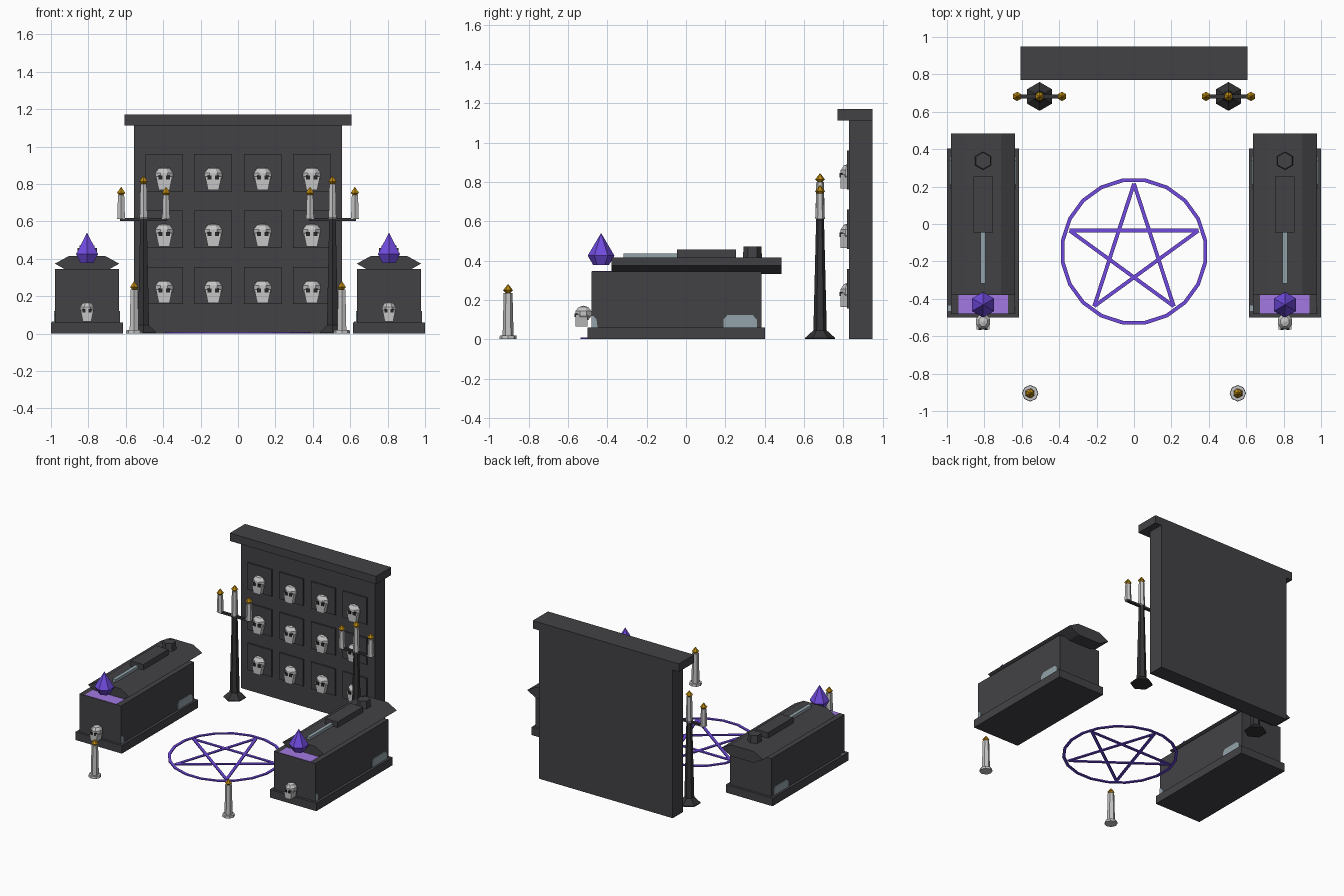
import bpy, bmesh, math
from mathutils import Vector, Matrix

if "Cube" in bpy.data.objects:
    bpy.data.objects.remove(bpy.data.objects["Cube"])


def material(name, rgb):
    m = bpy.data.materials.new(name)
    m.diffuse_color = (*rgb, 1)
    m.use_nodes = True
    m.node_tree.nodes["Principled BSDF"].inputs["Base Color"].default_value = m.diffuse_color
    return m


STONE = material("dark stone", (0.055, 0.053, 0.060))
IRON = material("black iron", (0.034, 0.034, 0.037))
BONE = material("bone and wax", (0.56, 0.56, 0.56))
SOCKET = material("socket black", (0.02, 0.02, 0.022))
FLAME = material("amber flame", (0.50, 0.25, 0.005))
CRYSTAL = material("violet crystal", (0.165, 0.07, 0.74))
GLOW = material("pale violet glow", (0.36, 0.19, 0.76))
STEEL = material("blue grey", (0.29, 0.37, 0.41))


def finish(name, bm, mat):
    bmesh.ops.recalc_face_normals(bm, faces=bm.faces)
    me = bpy.data.meshes.new(name)
    bm.to_mesh(me)
    bm.free()
    me.materials.append(mat)
    ob = bpy.data.objects.new(name, me)
    bpy.context.collection.objects.link(ob)
    return ob


def box(name, x, y, z, mat):
    """Box from (min, max) ranges."""
    bm = bmesh.new()
    bmesh.ops.create_cube(bm, size=1)
    for v in bm.verts:
        v.co = Vector([(a + b) / 2 + c * (b - a) for (a, b), c in zip((x, y, z), v.co)])
    return finish(name, bm, mat)


def lathe(name, x, y, profile, n, mat, start=math.pi / 2):
    """Faceted turned shape from (radius, z) pairs, capped; radius 0 is a tip."""
    bm = bmesh.new()
    rings = []
    for r, z in profile:
        if r == 0:
            rings.append([bm.verts.new((x, y, z))] * n)
        else:
            rings.append([bm.verts.new((x + r * math.cos(start + math.tau * i / n),
                                        y + r * math.sin(start + math.tau * i / n), z))
                          for i in range(n)])
    for a, b in zip(rings, rings[1:]):
        for i in range(n):
            j = (i + 1) % n
            bm.faces.new(list(dict.fromkeys((a[i], a[j], b[j], b[i]))))
    for ring, (r, _) in ((rings[0], profile[0]), (rings[-1], profile[-1])):
        if r:
            bm.faces.new(ring)
    return finish(name, bm, mat)


def prism(name, outline, axis, lo, hi, mat):
    """Outline extruded along x (outline y,z) or y (outline x,z)."""
    bm = bmesh.new()
    put = (lambda p, d: (d, p[0], p[1])) if axis == "x" else (lambda p, d: (p[0], d, p[1]))
    a, b = [[bm.verts.new(put(p, d)) for p in outline] for d in (lo, hi)]
    bm.faces.new(a)
    bm.faces.new(b)
    for i in range(len(a)):
        j = (i + 1) % len(a)
        bm.faces.new((a[i], a[j], b[j], b[i]))
    return finish(name, bm, mat)


def candle(name, x, y, z0, z1, r=0.024):
    lathe(name, x, y, [(r, z0), (r * 0.8, z1)], 6, BONE)
    lathe(name + "_flame", x, y, [(0.011, z1 - 0.002), (0.025, z1 + 0.013), (0, z1 + 0.045)], 6, FLAME)


def skull(name, x, y, z, w, h, d):
    """Skull facing -y, centred at x, y, z with full size w, h, d."""
    bm = bmesh.new()
    bmesh.ops.create_uvsphere(bm, u_segments=8, v_segments=5, radius=0.5,
                              matrix=Matrix.Rotation(math.pi / 8, 4, "Z"))
    for v in bm.verts:
        v.co = Vector((x + v.co.x * w * 1.12, y + v.co.y * d * 1.08, z + h * 0.13 + v.co.z * h * 0.76))
    finish(name + "_cranium", bm, BONE)
    yf = y - d * 0.5
    prism(name + "_jaw", [(x - w * .46, z + h * .08), (x - w * .30, z - h * .5),
                          (x + w * .30, z - h * .5), (x + w * .46, z + h * .08)],
          "y", yf + d * .02, y + d * .25, BONE)
    for s in (-1, 1):
        cx = x + s * w * .21
        box(name + "_eye_socket", (cx - w * .11, cx + w * .11), (yf - .003, yf + .02),
            (z - h * .05, z + h * .13), SOCKET)


# Skull wall with coping and niche panels
box("wall", (-0.555, 0.555), (0.83, 0.95), (0, 1.115), STONE)
box("wall_coping", (-0.607, 0.607), (0.77, 0.95), (1.113, 1.172), STONE)
for row in range(3):
    for col in range(4):
        cx, cz = -0.395 + col * 0.2633, 0.257 + row * 0.302
        box("niche_panel", (cx - .1, cx + .1), (0.818, 0.84), (cz - .1, cz + .1), STONE)
        skull("wall_skull", cx, 0.828, cz - 0.032, 0.095, 0.125, 0.086)

# Candelabra and floor candles, both sides
for s in (-1, 1):
    cx, cy = s * 0.505, 0.682
    lathe("candelabra_stand", cx, cy, [(.077, 0), (.077, .006), (.034, .045), (.02, .61), (.026, .62)], 6, IRON)
    box("candelabra_arm", (cx - .125, cx + .125), (cy - .01, cy + .01), (.603, .618), IRON)
    for dx, top in ((-.12, .74), (0, .80), (.12, .74)):
        candle("candelabra_candle", cx + dx, cy, .612, top)
    lathe("floor_candle_foot", s * .555, -.905, [(.044, 0), (.042, .018)], 8, BONE)
    candle("floor_candle", s * .555, -.905, .016, .236, .028)

# Two identical coffins with shifted lids
for cx in (-0.807, 0.807):
    box("coffin_plinth", (cx - .193, cx + .193), (-.5, .403), (0, .06), STONE)
    box("coffin_body", (cx - .172, cx + .172), (-.482, .385), (.058, .345), STONE)
    lid = [(-.172, .374), (-.095, .416), (.095, .416), (.172, .374), (.095, .331), (-.095, .331)]
    prism("coffin_lid", [(cx + a, b) for a, b in lid], "y", -.38, .485, STONE)
    box("lid_block", (cx - .052, cx + .052), (-.045, .255), (.41, .457), STONE)
    lathe("lid_knob", cx, .338, [(.049, .41), (.045, .472)], 6, STONE)
    box("lid_blade", (cx - .013, cx + .013), (-.318, -.04), (.41, .437), STEEL)
    box("opening_glow", (cx - .132, cx + .132), (-.478, -.375), (.341, .3465), GLOW)
    lathe("crystal", cx, -.432, [(.04, .377), (.068, .425), (0, .54)], 6, CRYSTAL)
    skull("coffin_skull", cx, -.522, .117, .075, .105, .085)
    # pale mist patches on the flanks and plinth corner
    for s in (-1, 1):
        lo, hi = sorted((cx + s * .165, cx + s * .177))
        prism("flank_patch_back", [(.19, .059), (.36, .059), (.36, .10), (.34, .122), (.21, .122), (.19, .10)],
              "x", lo, hi, STEEL)
    prism("flank_patch_front", [(-.482, .059), (-.45, .059), (-.455, .10), (-.47, .118), (-.482, .12)],
          "x", cx + .168, cx + .174, STEEL)
    box("plinth_patch", (cx - .188, cx - .168), (-.465, -.435), (.055, .064), STEEL)

# Floor ritual ring: 20-sided band
bm = bmesh.new()
yc, n = -0.147, 20
loops = []
for r, z in ((.395, 0), (.395, .008), (.375, .008), (.375, 0)):
    loops.append([bm.verts.new((r * math.cos(math.tau * (i + .5) / n),
                                yc + r * math.sin(math.tau * (i + .5) / n), z)) for i in range(n)])
for k in range(4):
    a, b = loops[k], loops[(k + 1) % 4]
    for i in range(n):
        j = (i + 1) % n
        bm.faces.new((a[i], a[j], b[j], b[i]))
finish("floor_ring", bm, CRYSTAL)

# Five-pointed star bars inside the ring
for k in range(5):
    p, q = [Vector((.362 * math.cos(a), yc + .362 * math.sin(a), .004))
            for a in (math.pi / 2 + math.tau * k / 5, math.pi / 2 + math.tau * (k + 2) / 5)]
    d = q - p
    bm = bmesh.new()
    bmesh.ops.create_cube(bm, size=1, matrix=Matrix.Translation((p + q) / 2)
                          @ Matrix.Rotation(math.atan2(d.y, d.x), 4, "Z")
                          @ Matrix.Diagonal((d.length, .02, .008, 1)))
    finish("star_bar", bm, CRYSTAL)
